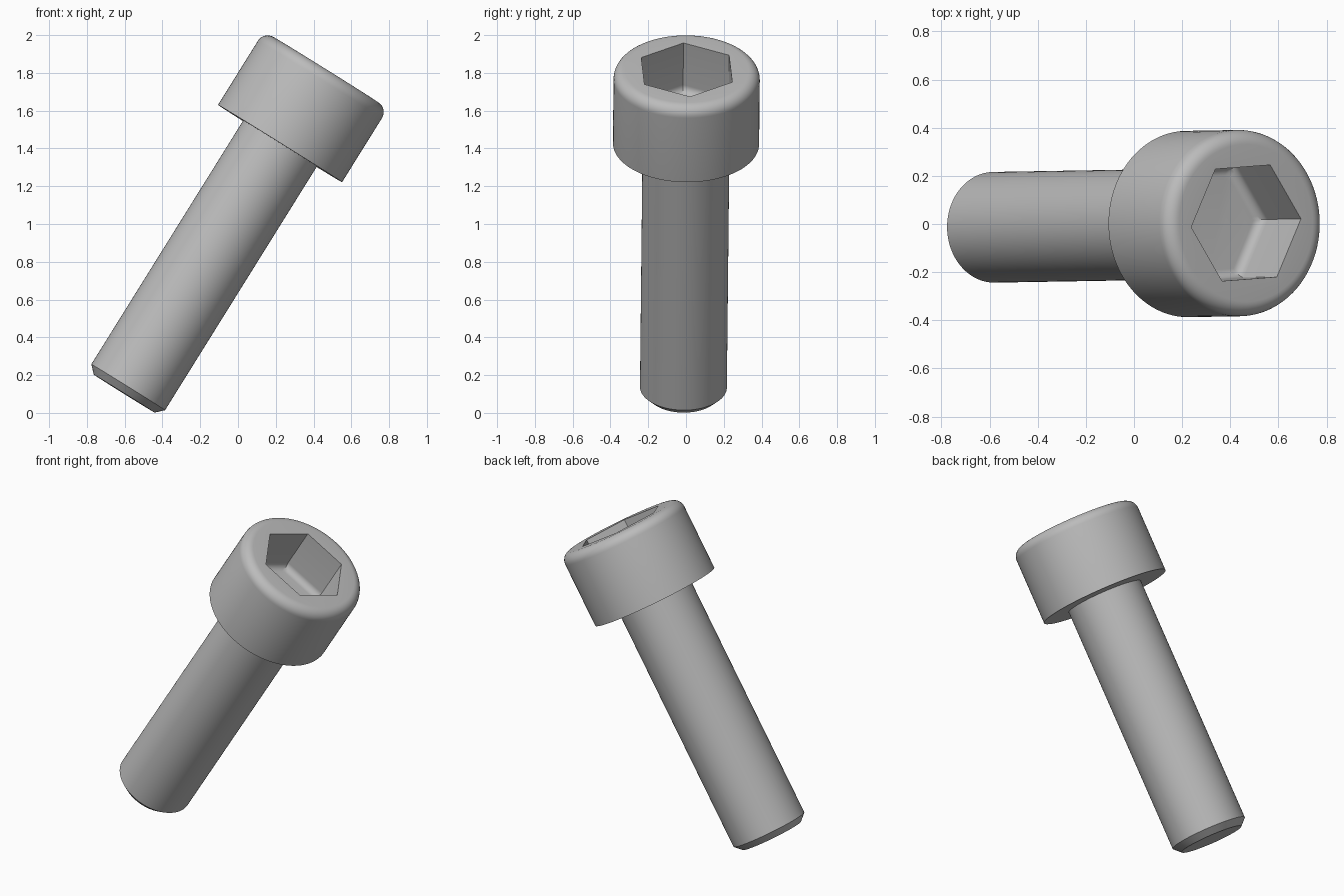
import bpy
import bmesh
from math import sin, cos, pi, radians
from mathutils import Matrix, Vector

SIDES = 96
HEAD_R, HEAD_H, HEAD_ROUND = 0.387, 0.46, 0.06
SHANK_R, SHANK_L, CHAMFER = 0.23, 1.56, 0.04
HEX_FLAT, HEX_DEPTH, HEX_ROUND = 0.233, 0.30, 0.04
HEX_TURN = radians(4)

cube = bpy.data.objects.get("Cube")
if cube:
    bpy.data.objects.remove(cube, do_unlink=True)

steel = bpy.data.materials.new("grey steel")
steel.use_nodes = True
GREY = (0.5, 0.5, 0.5, 1)
steel.diffuse_color = GREY
steel.node_tree.nodes["Principled BSDF"].inputs["Base Color"].default_value = GREY

# Tilted frame whose origin is the centre of the head's underside
axis = Vector((0.529, 0.009, 0.849)).normalized()
side_y = axis.cross(Vector((1, 0, 0))).normalized()
side_x = side_y.cross(axis)
frame = Matrix((side_x, side_y, axis)).transposed().to_4x4()
frame.translation = (0.2225, 0, 1.426)


def circle(radius, angle):
    return radius


def hexagon(flat, angle):
    return flat / cos(angle % (pi / 3) - pi / 6)


def loft(name, rings):
    """Join rings of (outline, size, height) and cap both ends."""
    bm = bmesh.new()
    loops = []
    for outline, size, height in rings:
        loop = []
        for i in range(SIDES):
            a = 2 * pi * i / SIDES
            r = outline(size, a)
            loop.append(bm.verts.new((r * cos(a + HEX_TURN), r * sin(a + HEX_TURN), height)))
        loops.append(loop)
    for low, high in zip(loops, loops[1:]):
        for i in range(SIDES):
            j = (i + 1) % SIDES
            bm.faces.new((low[i], low[j], high[j], high[i]))
    bm.faces.new(loops[0][::-1])
    bm.faces.new(loops[-1])
    bmesh.ops.recalc_face_normals(bm, faces=bm.faces)
    mesh = bpy.data.meshes.new(name)
    bm.to_mesh(mesh)
    bm.free()
    mesh.materials.append(steel)
    obj = bpy.data.objects.new(name, mesh)
    bpy.context.collection.objects.link(obj)
    obj.matrix_world = frame
    bpy.ops.object.select_all(action="DESELECT")
    obj.select_set(True)
    bpy.context.view_layer.objects.active = obj
    bpy.ops.object.shade_smooth_by_angle(angle=radians(30))


quarter = [pi / 2 * k / 8 for k in range(9)]

# Head: straight wall, rounded rim, then down into the hexagonal socket
head = [(circle, HEAD_R, 0)]
head += [(circle, HEAD_R - HEAD_ROUND * (1 - cos(t)), HEAD_H - HEAD_ROUND * (1 - sin(t)))
         for t in quarter]
head.append((hexagon, HEX_FLAT, HEAD_H))
floor = HEAD_H - HEX_DEPTH
head += [(hexagon, HEX_FLAT - HEX_ROUND * (1 - cos(t)), floor + HEX_ROUND * (1 - sin(t)))
         for t in quarter]
loft("socket_head", head)

# Shank with a chamfered tip
loft("shank", [(circle, SHANK_R - CHAMFER, -SHANK_L),
               (circle, SHANK_R, CHAMFER - SHANK_L),
               (circle, SHANK_R, 0.02)])
